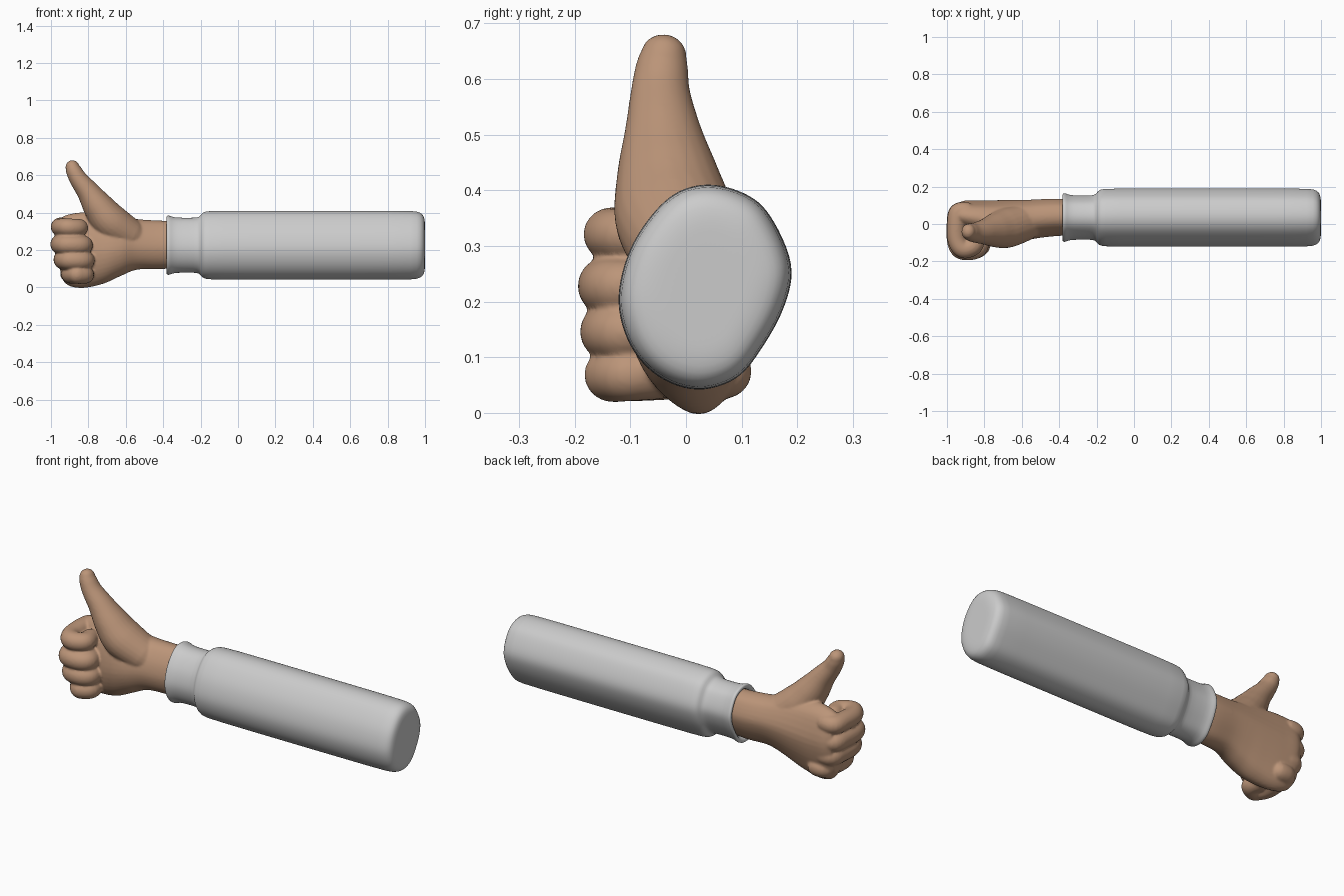
import bpy, bmesh, math
from mathutils import Vector

if "Cube" in bpy.data.objects:
    bpy.data.objects.remove(bpy.data.objects["Cube"])

# Tilted oval cross-section (y, z), scaled to -1..1
SECTION = [(.04, 1), (.46, .91), (.75, .7), (1, .22), (.91, -.2), (.65, -.6), (.36, -.89),
           (-.09, -1), (-.54, -.87), (-.86, -.57), (-1, -.15), (-.9, .29), (-.67, .64), (-.35, .91)]


def spline(pts, steps, closed=False):
    """Catmull-Rom samples through points of any dimension."""
    n, out = len(pts), []
    for i in range(n if closed else n - 1):
        ids = [(i + k) % n if closed else min(max(i + k, 0), n - 1) for k in (-1, 0, 1, 2)]
        for s in range(steps):
            t = s / steps
            w = (-t + 2*t**2 - t**3, 2 - 5*t**2 + 3*t**3, t + 4*t**2 - 3*t**3, t**3 - t**2)
            out.append([sum(w[k] * pts[ids[k]][d] for k in range(4)) / 2 for d in range(len(pts[0]))])
    if not closed:
        out.append(list(pts[-1]))
    return out


OVAL = spline(SECTION, 3, True)


def oval_ring(x, y0, y1, z0, z1):
    return [(x, (y0 + y1) / 2 + a * (y1 - y0) / 2, (z0 + z1) / 2 + b * (z1 - z0) / 2) for a, b in OVAL]


def loft(bm, rings, caps=(True, True)):
    rows = [[bm.verts.new(p) for p in r] for r in rings]
    n = len(rows[0])
    for a, b in zip(rows, rows[1:]):
        for i in range(n):
            bm.faces.new((a[i], a[(i + 1) % n], b[(i + 1) % n], b[i]))
    for row, cap in zip((rows[0], rows[-1]), caps):
        if cap:
            bm.faces.new(row)


def tube(bm, pts, ref, width=1.0, n=24):
    """Round-ended tube through (x, y, z, radius) points; width scales along ref."""
    path = spline(pts, 6)
    cen = [Vector(p[:3]) for p in path]
    rad = [p[3] for p in path]
    tan = [(cen[min(i + 1, len(cen) - 1)] - cen[max(i - 1, 0)]).normalized() for i in range(len(cen))]
    rows = list(zip(cen, rad, tan))
    angles = [math.radians(a) for a in (8, 25, 45, 65)]
    head = [(cen[0] - tan[0] * rad[0] * math.cos(a), rad[0] * math.sin(a), tan[0]) for a in angles]
    tail = [(cen[-1] + tan[-1] * rad[-1] * math.cos(a), rad[-1] * math.sin(a), tan[-1]) for a in reversed(angles)]
    rings = []
    for c, r, t in head + rows + tail:
        v = t.cross(ref).normalized()
        u = v.cross(t)
        rings.append([c + u * (r * width * math.cos(k * math.tau / n)) + v * (r * math.sin(k * math.tau / n))
                      for k in range(n)])
    loft(bm, rings)


def finish(bm, name):
    bmesh.ops.recalc_face_normals(bm, faces=bm.faces)
    me = bpy.data.meshes.new(name)
    bm.to_mesh(me)
    bm.free()
    me.polygons.foreach_set("use_smooth", [True] * len(me.polygons))
    ob = bpy.data.objects.new(name, me)
    bpy.context.collection.objects.link(ob)
    return ob


# Sleeve with cuff: (x, inset from the main section)
bm = bmesh.new()
profile = [(-.30, .06), (-.365, .058), (-.378, .048), (-.384, .034), (-.378, .025), (-.365, .026),
           (-.345, .036), (-.30, .038), (-.23, .038), (-.207, .034), (-.195, .017), (-.18, .004), (-.14, 0),
           (.3, 0), (.91, 0), (.96, .003), (.988, .018), (.997, .042), (1, .07), (1, .09)]
loft(bm, [oval_ring(x, -.122 + d, .19 - d, .041 + d, .411 - d) for x, d in profile], (False, True))
sleeve = finish(bm, "sleeve")
sleeve.modifiers.new("Subdivision", "SUBSURF").levels = 1
sleeve.modifiers[0].render_levels = 1

# Palm and wrist: x, y range, z range
bm = bmesh.new()
palm = [(-.30, -.06, .13, .105, .355), (-.42, -.065, .135, .098, .358), (-.54, -.08, .13, .095, .366),
        (-.63, -.105, .128, .06, .385), (-.72, -.105, .127, .02, .40), (-.83, -.07, .126, -.003, .402),
        (-.91, -.045, .124, .012, .39), (-.95, -.02, .105, .06, .37)]
loft(bm, [oval_ring(*p) for p in spline(palm, 5)])

# Thumb
tube(bm, [(-.58, .01, .28, .09), (-.68, -.02, .35, .098), (-.745, -.034, .43, .083), (-.80, -.042, .51, .062),
          (-.85, -.046, .575, .049), (-.877, -.043, .622, .043), (-.885, -.04, .643, .038)],
     Vector((0, 1, 0)), 1.1)

# Curled fingers: z, half height, left x, right x, front y
for z, h, xl, xr, yf in [(.322, .048, -1.0, -.80, -.181), (.229, .051, -1.002, -.775, -.191),
                         (.147, .051, -.985, -.765, -.187), (.070, .049, -.945, -.768, -.180)]:
    r = .05
    tube(bm, [(xl + .10, .068, z + .005, r), (xl + .06, .06, z + .004, r), (xl + r, 0, z + .004, r),
              (xl + r + .002, yf + .10, z, r), (xl + .078, yf + r + .002, z, r),
              (xr - .085, yf + r, z - .002, r), (xr - r, yf + .075, z - .002, r * .97),
              (xr - .058, yf + .13, z - .002, r * .9)], Vector((0, 0, 1)), h / r)

# Blend the hand into one skin
hand = finish(bm, "hand")
remesh = hand.modifiers.new("Blend", "REMESH")
remesh.mode = "VOXEL"
remesh.voxel_size = .006
remesh.use_smooth_shade = True
smooth = hand.modifiers.new("Soften", "SMOOTH")
smooth.factor = .5
smooth.iterations = 8
skin = bpy.data.materials.new("skin")
skin.diffuse_color = (.50, .30, .19, 1)
skin.use_nodes = True
skin.node_tree.nodes["Principled BSDF"].inputs["Base Color"].default_value = skin.diffuse_color
hand.data.materials.append(skin)
